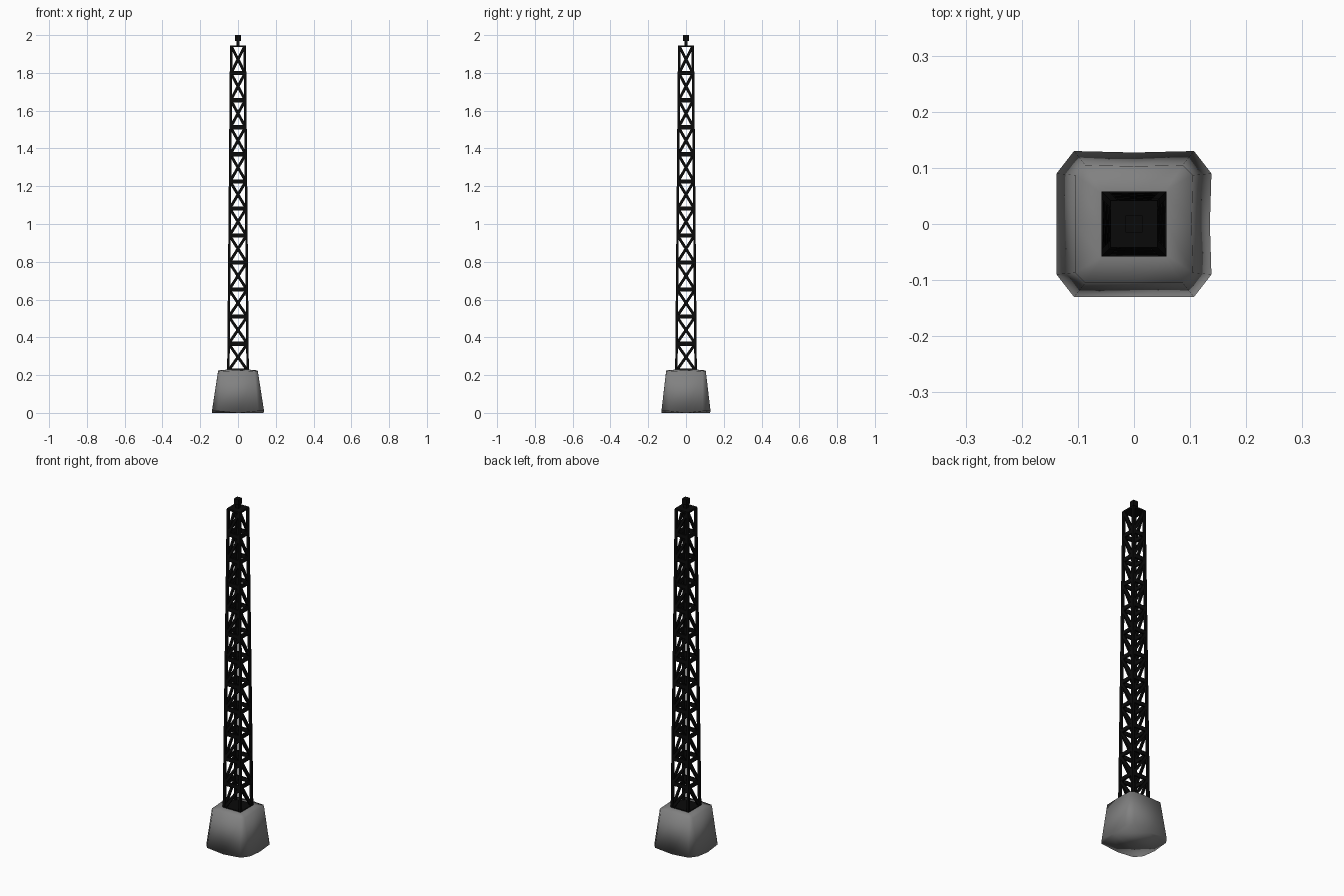
import bpy, bmesh
from mathutils import Vector

if "Cube" in bpy.data.objects:
    bpy.data.objects.remove(bpy.data.objects["Cube"])

def material(name, v):
    m = bpy.data.materials.new(name)
    m.diffuse_color = (v, v, v, 1)
    m.use_nodes = True
    m.node_tree.nodes["Principled BSDF"].inputs["Base Color"].default_value = m.diffuse_color
    return m
black = material("dark_metal", 0.003)
grey = material("concrete", 0.22)

Z0, Z1, PANELS = 0.223, 1.942, 12
def half(z):  # half width of the tapering mast, leg centre lines
    t = (z - Z0) / (Z1 - Z0)
    return 0.051 + (0.036 - 0.051) * t

def finish(bm, name, mat):
    bmesh.ops.recalc_face_normals(bm, faces=bm.faces[:])
    me = bpy.data.meshes.new(name)
    bm.to_mesh(me)
    bm.free()
    ob = bpy.data.objects.new(name, me)
    bpy.context.collection.objects.link(ob)
    me.materials.append(mat)
    return ob

def bar(bm, a, b, side, w, d):
    """Square bar from a to b; w across the face, d along 'side'."""
    a, b, side = Vector(a), Vector(b), Vector(side)
    u = (b - a).cross(side).normalized() * w / 2
    v = (b - a).cross(u).normalized() * d / 2
    ends = [[bm.verts.new(p + u * i + v * j)
             for i, j in ((-1, -1), (1, -1), (1, 1), (-1, 1))] for p in (a, b)]
    for e in ends:
        bm.faces.new(e)
    for k in range(4):
        n = (k + 1) % 4
        bm.faces.new((ends[0][k], ends[0][n], ends[1][n], ends[1][k]))

def box(name, z0, z1, h):
    bm = bmesh.new()
    bar(bm, (0, 0, z0), (0, 0, z1), (0, 1, 0), 2 * h, 2 * h)
    return finish(bm, name, black)

# Concrete foot: stacked chamfered rings, smooth shaded
bm = bmesh.new()
def ring(hx, hy, cx, cy, z, dz=0.0):
    pts = [(hx, -cy), (hx * 0.98, 0), (hx, cy), (cx, hy), (0, hy * 0.98), (-cx, hy),
           (-hx, cy), (-hx, 0), (-hx, -cy), (-cx, -hy), (0, -hy), (cx, -hy)]
    return [bm.verts.new((x, y, z + (dz if x * y == 0 else 0))) for x, y in pts]
rings = [ring(0.138, 0.130, 0.107, 0.090, 0.010, -0.010),
         ring(0.105, 0.105, 0.087, 0.087, 0.220, 0.005),
         ring(0.060, 0.060, 0.056, 0.056, 0.229)]
bm.faces.new(rings[0])
bm.faces.new(rings[-1])
for r, s in zip(rings, rings[1:]):
    for k in range(12):
        n = (k + 1) % 12
        bm.faces.new((r[k], r[n], s[n], s[k]))
for f in bm.faces:
    f.smooth = True
finish(bm, "concrete_foot", grey)

# Corner legs
bm = bmesh.new()
for sx in (-1, 1):
    for sy in (-1, 1):
        a, b = half(Z0), half(Z1)
        bar(bm, (sx * a, sy * a, 0.22), (sx * b, sy * b, Z1), (0, 1, 0), 0.013, 0.013)
finish(bm, "mast_legs", black)

# Horizontal rails, and one diagonal per face, mirrored on neighbouring faces
rails, braces = bmesh.new(), bmesh.new()
step = (Z1 - Z0) / PANELS
up = Vector((0, 0, 1))
normals = (Vector((0, -1, 0)), Vector((1, 0, 0)), Vector((0, 1, 0)), Vector((-1, 0, 0)))
for i in range(PANELS):
    za, zb = Z0 + i * step, Z0 + (i + 1) * step
    ha, hb = half(za), half(zb)
    for k, n in enumerate(normals):
        t = Vector((-n.y, n.x, 0))
        if i:
            bar(rails, n * ha - t * ha + up * za, n * ha + t * ha + up * za, n, 0.022, 0.010)
        s = 1 if k % 2 == 0 else -1
        bar(braces, n * ha - t * ha * s + up * za, n * hb + t * hb * s + up * zb,
            n, 0.015, 0.010)
finish(rails, "mast_rails", black)
finish(braces, "mast_braces", black)

# Plates and beacon
box("base_plate", 0.222, 0.234, 0.058)
box("top_plate", 1.936, 1.946, 0.042)
box("beacon_stem", 1.94, 1.975, 0.009)
box("beacon_lamp", 1.968, 2.0, 0.015)
